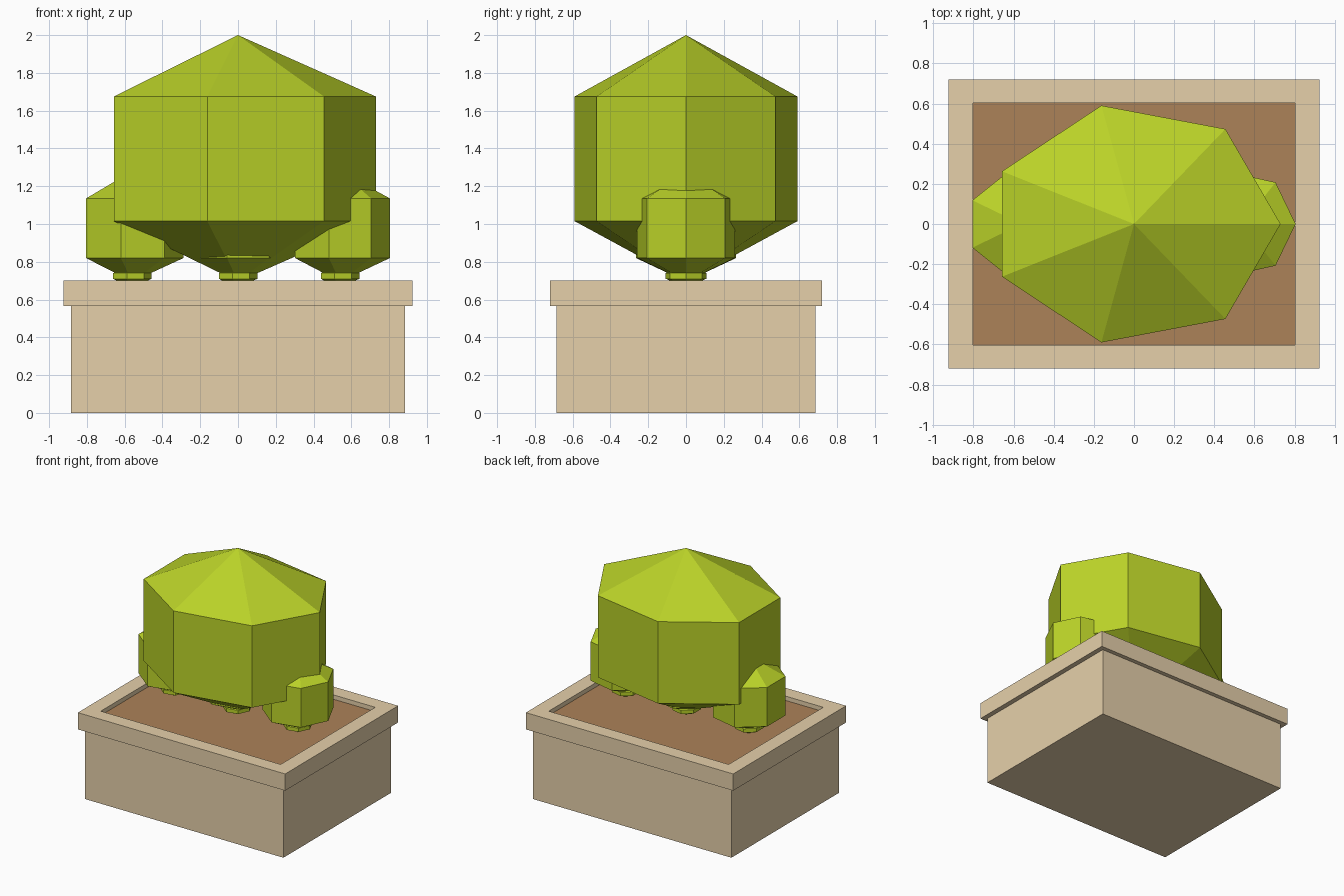
import bpy, bmesh
from math import cos, sin, tau

cube = bpy.data.objects.get("Cube")
if cube:
    bpy.data.objects.remove(cube, do_unlink=True)


def material(name, srgb):
    colour = [((c / 255 + 0.055) / 1.055) ** 2.4 for c in srgb] + [1]
    mat = bpy.data.materials.new(name)
    mat.use_nodes = True
    mat.diffuse_color = colour
    mat.node_tree.nodes["Principled BSDF"].inputs["Base Color"].default_value = colour
    return mat


stone = material("tan stone", (230, 208, 170))
earth = material("brown soil", (172, 130, 88))
leaf = material("leaf green", (186, 210, 40))


def finish(name, bm, mat):
    bmesh.ops.recalc_face_normals(bm, faces=bm.faces)
    mesh = bpy.data.meshes.new(name)
    bm.to_mesh(mesh)
    bm.free()
    mesh.materials.append(mat)
    obj = bpy.data.objects.new(name, mesh)
    bpy.context.collection.objects.link(obj)
    return obj


def ring(bm, rx, ry, z, sides=4):
    """Rectangle or polygon loop of vertices at one height."""
    if sides == 4:
        corners = [(rx, ry), (-rx, ry), (-rx, -ry), (rx, -ry)]
    else:
        corners = [(rx * cos(tau * i / sides), ry * sin(tau * i / sides)) for i in range(sides)]
    return [bm.verts.new((x, y, z)) for x, y in corners]


def bridge(bm, a, b):
    for i in range(len(a)):
        j = (i + 1) % len(a)
        bm.faces.new((a[i], a[j], b[j], b[i]))


def box(name, rx, ry, z0, z1, mat):
    bm = bmesh.new()
    low, high = ring(bm, rx, ry, z0), ring(bm, rx, ry, z1)
    bridge(bm, low, high)
    bm.faces.new(low)
    bm.faces.new(high)
    return finish(name, bm, mat)


def bush(name, x, rx, ry, tip, low, high, top):
    """Seven-sided prism with a pointed cap at each end."""
    bm = bmesh.new()
    lower, upper = ring(bm, rx, ry, low, 7), ring(bm, rx, ry, high, 7)
    bridge(bm, lower, upper)
    for loop, z in ((lower, tip), (upper, top)):
        apex = bm.verts.new((0, 0, z))
        for i in range(7):
            bm.faces.new((loop[i], loop[(i + 1) % 7], apex))
    obj = finish(name, bm, leaf)
    obj.location.x = x
    return obj


# Planter box and soil
box("planter_base", 0.885, 0.685, 0, 0.565, stone)
box("soil", 0.82, 0.62, 0.55, 0.665, earth)

# Overhanging hollow rim
bm = bmesh.new()
loops = [ring(bm, rx, ry, z) for rx, ry, z in
         ((0.925, 0.72, 0.565), (0.925, 0.72, 0.7), (0.803, 0.603, 0.7), (0.803, 0.603, 0.565))]
for k in range(4):
    bridge(bm, loops[k], loops[(k + 1) % 4])
finish("planter_rim", bm, stone)

# Row of small bushes, each on a stubby stem
for side, x, r in (("right", -0.56, 0.272), ("middle", 0, 0.262), ("left", 0.54, 0.265)):
    bush(side + "_bush", x, r, r, 0.695, 0.82, 1.135, 1.28)
    bush(side + "_stem", x - 0.005, 0.107, 0.11, 0.66, 0.71, 0.74, 0.79)

# Large crown over the middle bush
bush("large_crown", 0, 0.73, 0.605, 0.695, 1.015, 1.675, 2.0)
